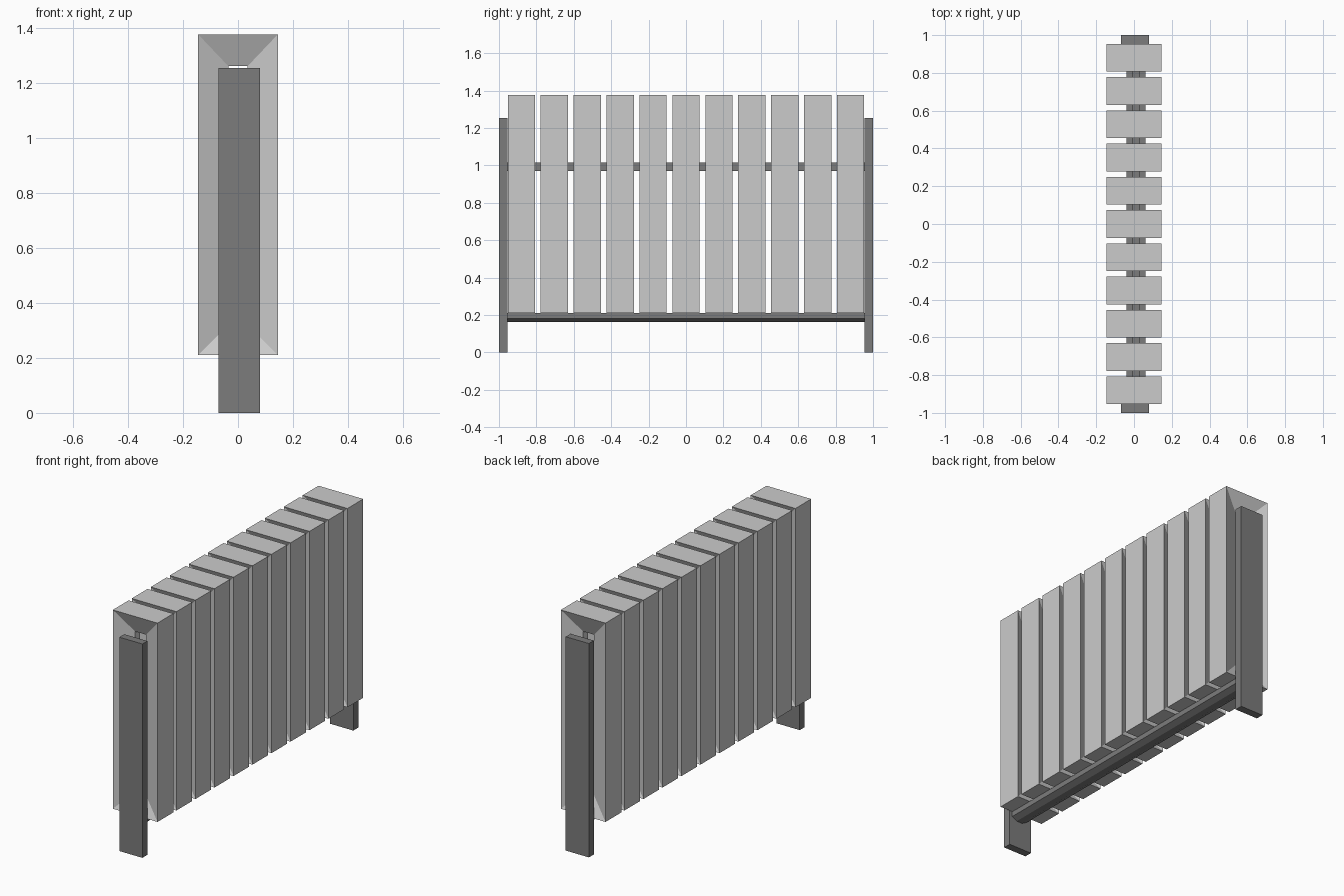
import bpy, bmesh

if "Cube" in bpy.data.objects:
    bpy.data.objects.remove(bpy.data.objects["Cube"])

frame_mat = bpy.data.materials.new("dark_grey")
frame_mat.diffuse_color = (0.2, 0.2, 0.2, 1)
frame_mat.use_nodes = True
frame_mat.node_tree.nodes["Principled BSDF"].inputs["Base Color"].default_value = frame_mat.diffuse_color


def loft(name, rings, closed=False, mat=None):
    """Join equal-length rings of points; cap the ends or close into a loop."""
    bm = bmesh.new()
    vs = [[bm.verts.new(p) for p in r] for r in rings]
    n = len(vs[0])
    for i in range(len(vs) if closed else len(vs) - 1):
        a, b = vs[i], vs[(i + 1) % len(vs)]
        for k in range(n):
            bm.faces.new((a[k], a[(k + 1) % n], b[(k + 1) % n], b[k]))
    if not closed:
        bm.faces.new(vs[0])
        bm.faces.new(vs[-1])
    bmesh.ops.recalc_face_normals(bm, faces=bm.faces)
    me = bpy.data.meshes.new(name)
    bm.to_mesh(me)
    bm.free()
    ob = bpy.data.objects.new(name, me)
    bpy.context.collection.objects.link(ob)
    if mat:
        me.materials.append(mat)
    return ob


def rect(x0, x1, z0, z1, y):
    return [(x0, y, z0), (x1, y, z0), (x1, y, z1), (x0, y, z1)]


# radiator fins: hollow frames whose open ends taper inward
HALF, TAPER = 0.073, 0.05
for i in range(11):
    c = -0.88 + 0.176 * i
    outer = [rect(-0.145, 0.145, 0.21, 1.376, c + s * HALF) for s in (-1, 1)]
    inner = [rect(-0.035, 0.035, 0.32, 1.26, c + s * (HALF - TAPER)) for s in (-1, 1)]
    loft(f"fin_{i + 1}", [outer[0], inner[0], inner[1], outer[1]], closed=True)

# end legs
for name, a, b in (("front_leg", -1.0, -0.954), ("back_leg", 0.954, 1.0)):
    loft(name, [rect(-0.07, 0.08, 0, 1.254, y) for y in (a, b)], mat=frame_mat)

# upper bar running through the fins
loft("upper_bar", [rect(-0.008, 0.03, 0.97, 1.015, y) for y in (-0.954, 0.954)], mat=frame_mat)

# bottom rail with a chamfered underside
profile = [(-0.04, 0.21), (-0.04, 0.18), (-0.008, 0.163),
           (0.03, 0.163), (0.062, 0.18), (0.062, 0.21)]
loft("bottom_rail", [[(x, y, z) for x, z in profile] for y in (-0.954, 0.954)], mat=frame_mat)
